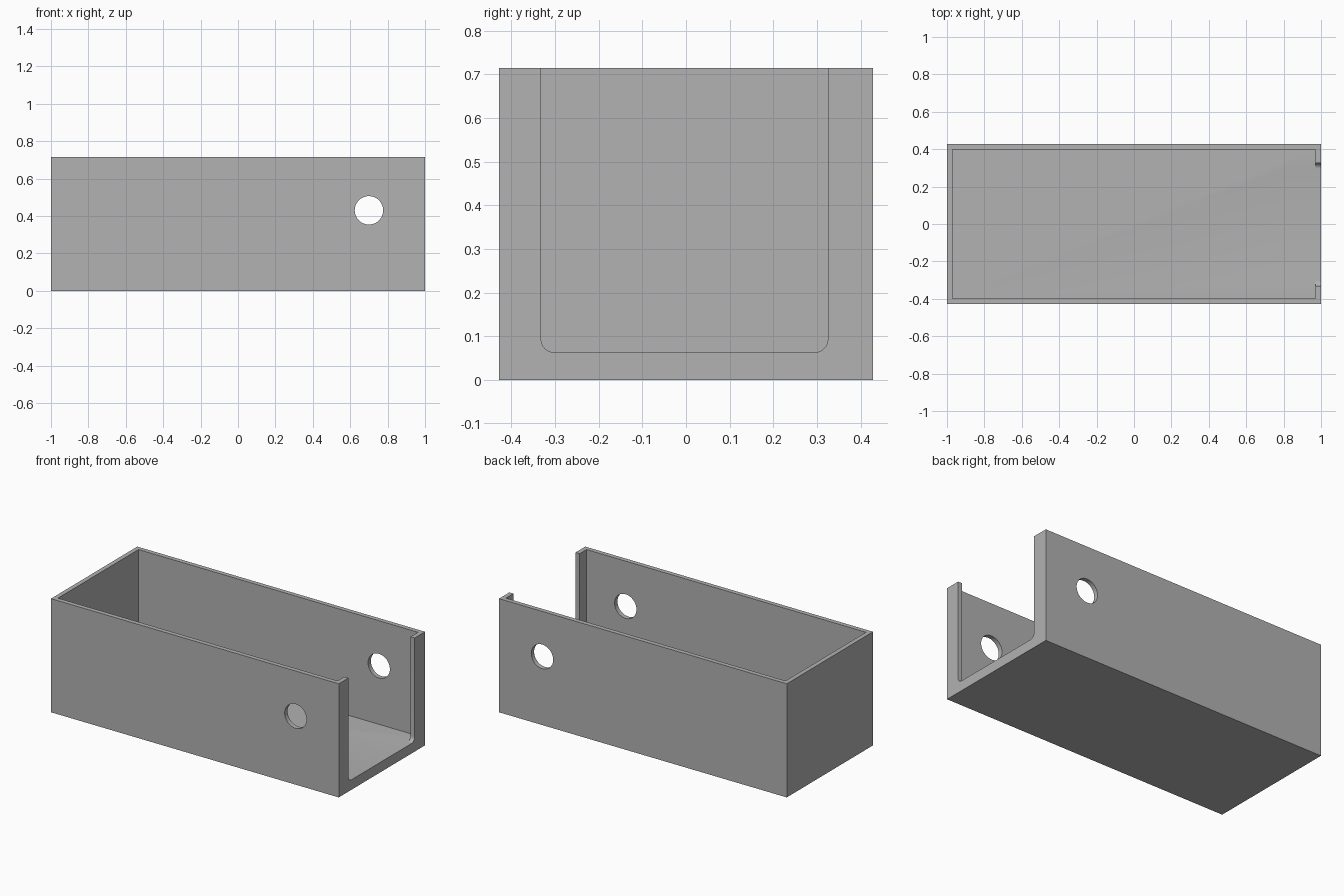
import bpy, math
from mathutils import Matrix, Vector
import bmesh

cube = bpy.data.objects.get("Cube")
if cube:
    bpy.data.objects.remove(cube, do_unlink=True)

LENGTH, WIDTH, HEIGHT = 2.0, 0.856, 0.714
WALL, FLOOR = 0.0286, 0.063

grey = bpy.data.materials.new("plain grey")
grey.use_nodes = True
colour = (0.445, 0.445, 0.445, 1)
grey.diffuse_color = colour
grey.node_tree.nodes["Principled BSDF"].inputs["Base Color"].default_value = colour


def make_object(name, bm):
    bmesh.ops.recalc_face_normals(bm, faces=bm.faces)
    mesh = bpy.data.meshes.new(name)
    bm.to_mesh(mesh)
    bm.free()
    mesh.materials.append(grey)
    obj = bpy.data.objects.new(name, mesh)
    bpy.context.collection.objects.link(obj)
    return obj


def box(name, low, high):
    low, high = Vector(low), Vector(high)
    bm = bmesh.new()
    place = Matrix.Translation((low + high) / 2) @ Matrix.Diagonal((*(high - low), 1))
    bmesh.ops.create_cube(bm, size=1, matrix=place)
    return make_object(name, bm)


def slot(name, y0, y1, z0, z1, radius, x0, x1):
    """Prism along x with an open top and two rounded lower corners."""
    points = [(y1, z1), (y0, z1)]
    for cy, start in ((y0 + radius, math.pi), (y1 - radius, 1.5 * math.pi)):
        for i in range(9):
            a = start + i / 8 * math.pi / 2
            points.append((cy + radius * math.cos(a), z0 + radius + radius * math.sin(a)))
    bm = bmesh.new()
    face = bm.faces.new([bm.verts.new((x0, y, z)) for y, z in points])
    moved = bmesh.ops.extrude_face_region(bm, geom=[face])["geom"]
    bmesh.ops.translate(bm, vec=(x1 - x0, 0, 0),
                        verts=[v for v in moved if isinstance(v, bmesh.types.BMVert)])
    return make_object(name, bm)


def cross_hole(name, x, z, radius):
    bm = bmesh.new()
    place = Matrix.Translation((x, 0, z)) @ Matrix.Rotation(math.pi / 2, 4, 'X')
    bmesh.ops.create_cone(bm, cap_ends=True, segments=48, radius1=radius,
                          radius2=radius, depth=WIDTH + 0.4, matrix=place)
    return make_object(name, bm)


# Solid block that becomes the open tray
hx, hy = LENGTH / 2, WIDTH / 2
tray = box("open_tray", (-hx, -hy, 0), (hx, hy, HEIGHT))

# Cavity, end opening flush with the floor, and the hole through both long walls
cutters = [
    box("cavity_cutter", (WALL - hx, WALL - hy, FLOOR), (hx - WALL, hy - WALL, HEIGHT + 0.2)),
    slot("end_opening_cutter", -0.332, 0.325, FLOOR, HEIGHT + 0.2, 0.03, hx - 0.2, hx + 0.2),
    cross_hole("side_hole_cutter", 0.7, 0.43, 0.076),
]
bpy.ops.object.select_all(action='DESELECT')
bpy.context.view_layer.objects.active = tray
tray.select_set(True)
for cutter in cutters:
    cutter.hide_render = True
    cut = tray.modifiers.new(cutter.name, 'BOOLEAN')
    cut.operation = 'DIFFERENCE'
    cut.solver = 'EXACT'
    cut.object = cutter
    bpy.ops.object.modifier_apply(modifier=cut.name)
    bpy.data.objects.remove(cutter, do_unlink=True)

# Smooth the round parts, keep the edges crisp
bpy.ops.object.shade_smooth_by_angle(angle=math.radians(30))
